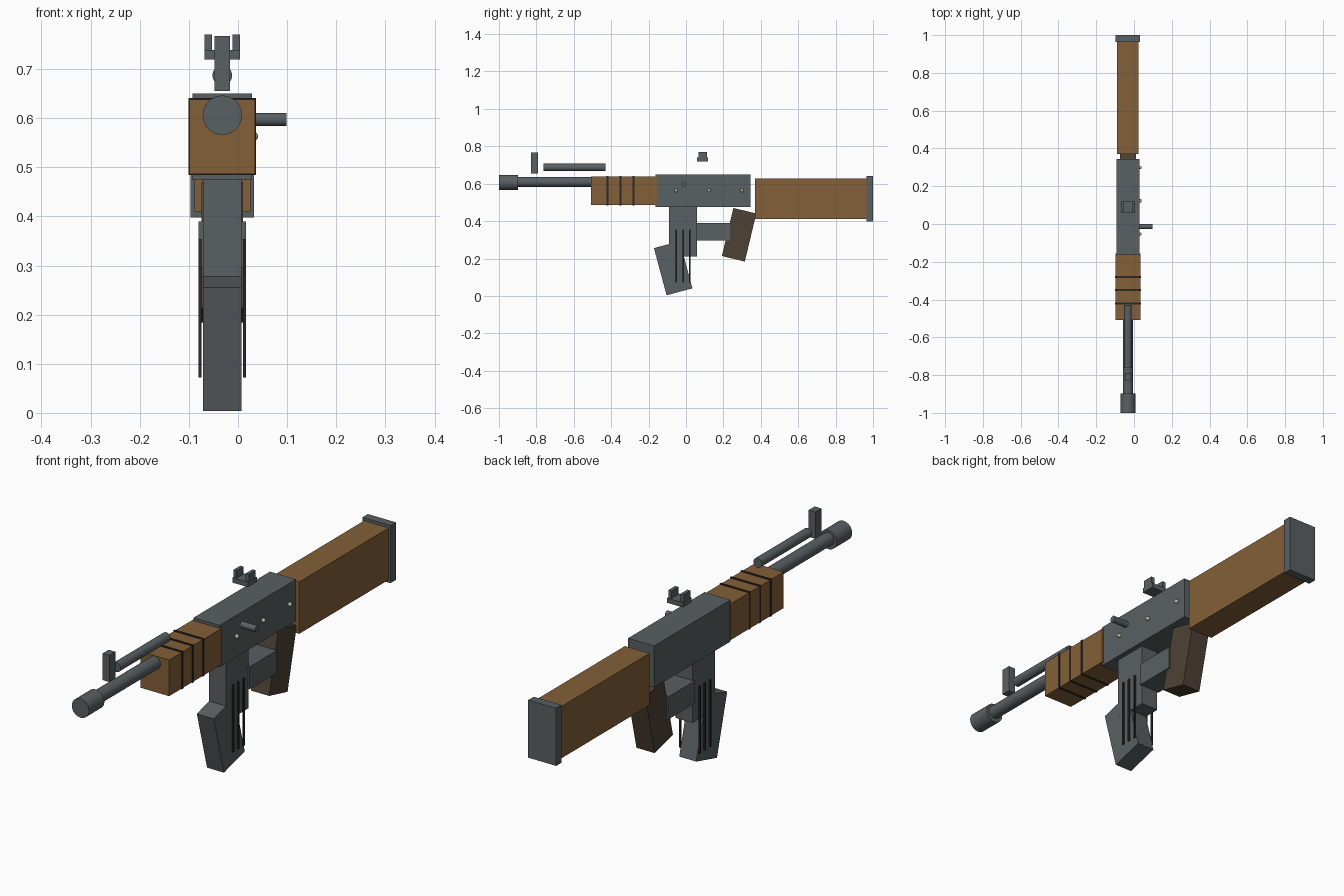
import bpy
import math

CX = -0.032  # centre plane of the body

cube = bpy.data.objects.get("Cube")
if cube:
    bpy.data.objects.remove(cube, do_unlink=True)


def material(name, rgb):
    m = bpy.data.materials.new(name)
    m.use_nodes = True
    m.diffuse_color = (*rgb, 1)
    m.node_tree.nodes["Principled BSDF"].inputs["Base Color"].default_value = (*rgb, 1)
    return m


STEEL = material("steel grey", (0.10, 0.115, 0.122))
WOOD = material("warm wood", (0.23, 0.115, 0.040))
DARK_WOOD = material("dark wood", (0.075, 0.054, 0.036))
GROOVE = material("groove black", (0.024, 0.021, 0.018))
RIVET = material("pale rivet", (0.50, 0.47, 0.38))


def finish(name, mat):
    ob = bpy.context.object
    ob.name = name
    ob.data.materials.append(mat)
    return ob


def box(name, mat, width, y, z, x=CX):
    """Upright box from its width and its y and z ranges."""
    bpy.ops.mesh.primitive_cube_add(size=1, location=(x, sum(y) / 2, sum(z) / 2))
    ob = finish(name, mat)
    ob.scale = (width, y[1] - y[0], z[1] - z[0])
    return ob


def tilted_box(name, mat, size, y, z, angle):
    bpy.ops.mesh.primitive_cube_add(size=1, location=(CX, y, z), rotation=(angle, 0, 0))
    finish(name, mat).scale = size


def tube(name, mat, radius, length, location, rotation):
    bpy.ops.mesh.primitive_cylinder_add(vertices=32, radius=radius, depth=length,
                                        location=location, rotation=rotation)
    finish(name, mat)
    bpy.ops.object.shade_smooth_by_angle(angle=math.radians(30))


def barrel_tube(name, radius, y, z):
    tube(name, STEEL, radius, y[1] - y[0], (CX, sum(y) / 2, z), (math.pi / 2, 0, 0))


# Barrel group
barrel_tube("muzzle", 0.04, (-1.0, -0.898), 0.606)
barrel_tube("barrel", 0.027, (-0.9, -0.15), 0.609)
barrel_tube("gas_tube", 0.02, (-0.762, -0.43), 0.687)
box("front_sight", STEEL, 0.031, (-0.83, -0.79), (0.655, 0.767))

# Handguard with bands
box("handguard", WOOD, 0.134, (-0.507, -0.155), (0.486, 0.638))
for i in range(3):
    y = -0.42 + 0.07 * i
    box(f"handguard_band_{i + 1}", GROOVE, 0.138, (y - 0.005, y + 0.005), (0.484, 0.641))

# Receiver, rivets and bolt handle
box("receiver", STEEL, 0.121, (-0.163, 0.344), (0.475, 0.65))
for i in range(3):
    bpy.ops.mesh.primitive_uv_sphere_add(segments=16, ring_count=8, radius=0.009,
                                         location=(0.032, -0.053 + 0.176 * i, 0.563))
    finish(f"rivet_{i + 1}", RIVET)
    bpy.ops.object.shade_smooth()
tube("bolt_handle", STEEL, 0.0135, 0.08, (0.0585, -0.014, 0.597), (0, math.pi / 2, 0))

# Rear sight
box("rear_sight_base", STEEL, 0.073, (0.06, 0.118), (0.719, 0.739))
for side, label in ((1, "left"), (-1, "right")):
    box(f"rear_sight_post_{label}", STEEL, 0.015, (0.066, 0.112), (0.73, 0.77), CX + 0.0285 * side)

# Shoulder stock
box("stock", WOOD, 0.114, (0.37, 0.97), (0.41, 0.628))
box("butt_plate", STEEL, 0.13, (0.964, 1.0), (0.398, 0.64))

# Magazine, its ribs and the lower parts
box("magazine_well", STEEL, 0.079, (-0.09, 0.058), (0.212, 0.48))
tilted_box("magazine", STEEL, (0.0785, 0.143, 0.261), -0.0685, 0.148, 0.262)
for side, label in ((1, "left"), (-1, "right")):
    for i in range(3):
        y = -0.051 + 0.035 * i
        box(f"magazine_rib_{label}_{i + 1}", GROOVE, 0.006, (y - 0.004, y + 0.004),
            (0.072, 0.354), CX + 0.045 * side)
box("trigger_guard", STEEL, 0.096, (0.055, 0.234), (0.295, 0.39))
tilted_box("rear_grip", DARK_WOOD, (0.084, 0.126, 0.264), 0.284, 0.327, -0.235)
